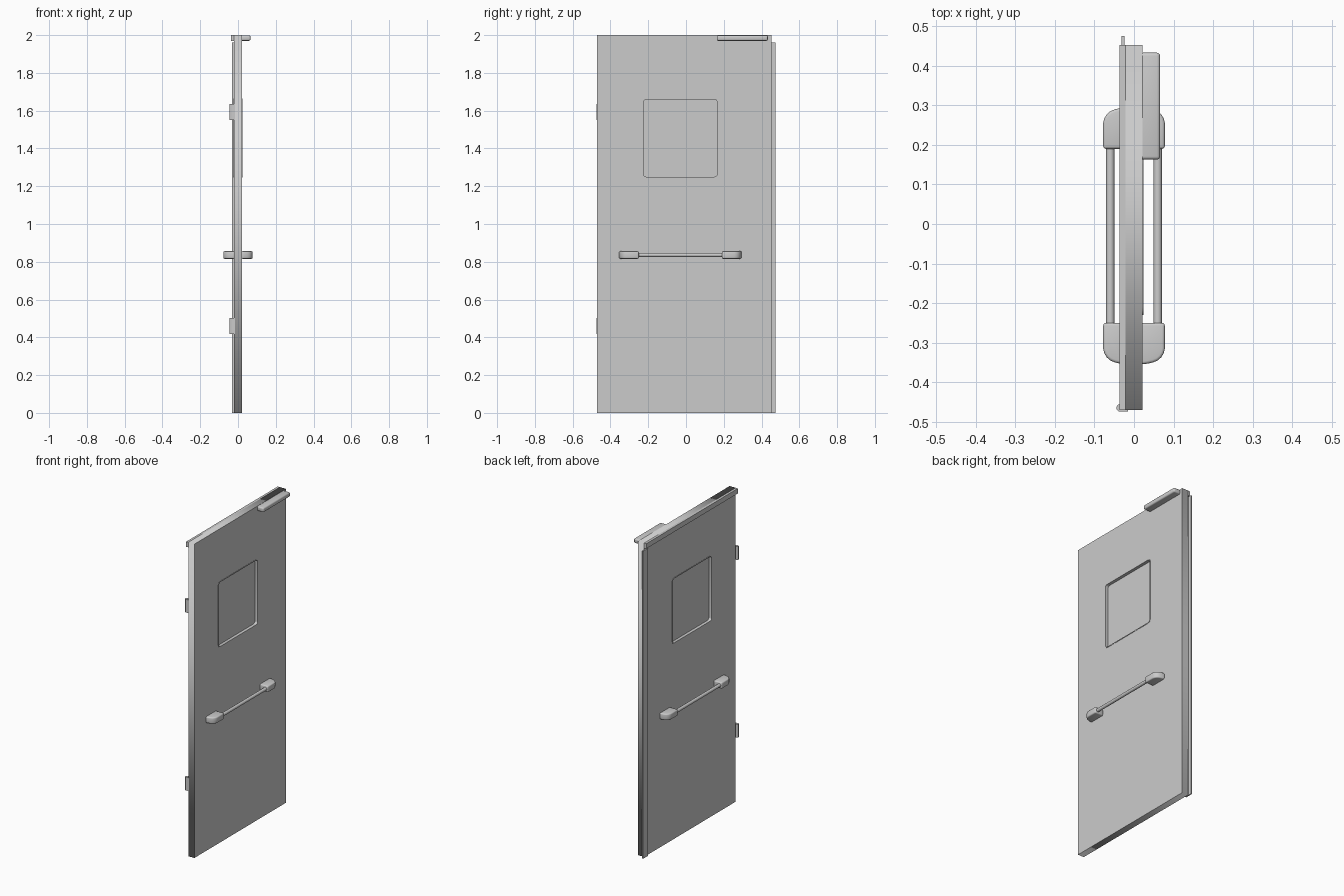
import bpy, bmesh, math
from mathutils import Vector

if "Cube" in bpy.data.objects:
    bpy.data.objects.remove(bpy.data.objects["Cube"])

HX = 0.0214          # half thickness of the leaf
HANDLE_Z = 0.836
HANDLE_Y = -0.03     # middle of the pull bars


def finish(name, bm, bevel=0, segs=3, smooth=False):
    bmesh.ops.recalc_face_normals(bm, faces=bm.faces)
    me = bpy.data.meshes.new(name)
    bm.to_mesh(me)
    bm.free()
    ob = bpy.data.objects.new(name, me)
    bpy.context.collection.objects.link(ob)
    if bevel:
        m = ob.modifiers.new("bevel", 'BEVEL')
        m.width, m.segments, m.limit_method = bevel, segs, 'ANGLE'
        m.angle_limit = math.radians(50)
    if smooth:
        for p in me.polygons:
            p.use_smooth = True
    return ob


def box(name, x, y, z, **kw):
    bm = bmesh.new()
    bmesh.ops.create_cube(bm, size=1)
    for v in bm.verts:
        v.co = Vector((a + (b - a) * (c + 0.5) for (a, b), c in zip((x, y, z), v.co)))
    return finish(name, bm, **kw)


def cylinder(name, centre, r, length, axis, sides=16):
    bm = bmesh.new()
    bmesh.ops.create_cone(bm, cap_ends=True, segments=sides, radius1=r, radius2=r, depth=length)
    ob = finish(name, bm)
    ob.location = centre
    if axis == 'Y':
        ob.rotation_euler.x = math.pi / 2
    bpy.context.view_layer.objects.active = ob
    ob.select_set(True)
    bpy.ops.object.shade_smooth_by_angle(angle=math.radians(40))
    ob.select_set(False)
    return ob


def rounded(y0, y1, z0, z1, r, n=4):
    pts = []
    for cy, cz, a0 in ((y1 - r, z1 - r, 0), (y0 + r, z1 - r, 90), (y0 + r, z0 + r, 180), (y1 - r, z0 + r, 270)):
        for i in range(n + 1):
            a = math.radians(a0 + 90 * i / n)
            pts.append((cy + r * math.cos(a), cz + r * math.sin(a)))
    return pts


def sheet(name, outlines, half):
    """Filled YZ outlines (the second one is a hole), thickened along x."""
    cu = bpy.data.curves.new(name, 'CURVE')
    cu.dimensions, cu.fill_mode, cu.extrude = '2D', 'BOTH', half
    for pts in outlines:
        sp = cu.splines.new('POLY')
        sp.points.add(len(pts) - 1)
        for p, (y, z) in zip(sp.points, pts):
            p.co = (y, z, 0, 1)
        sp.use_cyclic_u = True
    ob = bpy.data.objects.new(name, cu)
    ob.rotation_euler = (math.pi / 2, 0, math.pi / 2)
    bpy.context.collection.objects.link(ob)
    bpy.ops.object.select_all(action='DESELECT')
    bpy.context.view_layer.objects.active = ob
    ob.select_set(True)
    bpy.ops.object.convert(target='MESH')
    ob.select_set(False)


# Door leaf with window opening, rim and glass
window = (-0.225, 0.165, 1.25, 1.66)
sheet("door_leaf", [[(-0.47, 0), (0.452, 0), (0.452, 2), (-0.47, 2)], rounded(*window, 0.015)], HX)
sheet("window_rim", [rounded(-0.23, 0.17, 1.245, 1.665, 0.02), rounded(*window, 0.015)], HX + 0.002)
box("window_glass", (-0.004, 0.004), (-0.227, 0.167), (1.248, 1.662))

# Overlapping stops along the top and the closing edge
box("top_stop", (-0.0365, -HX), (-0.47, 0.452), (1.968, 2))
box("edge_stop", (-0.031, -HX), (0.425, 0.452), (0, 1.96))
box("edge_stop_lip", (-0.031, -0.024), (0.452, 0.475), (0, 1.96))

# Hinges
for i, z in enumerate((0.46, 1.593)):
    cylinder(f"hinge_pin_{i}", (-0.035, -0.465, z), 0.0095, 0.085, 'Z', 12)
    box(f"hinge_leaf_{i}", (-0.036, -0.015), (-0.4735, -0.469), (z - 0.042, z + 0.042))

# Pull bars with rounded end brackets on both faces
profile = [(0.018, 0.22), (0.078, 0.22), (0.078, 0.285), (0.075, 0.297), (0.069, 0.307),
           (0.06, 0.315), (0.048, 0.32), (0.034, 0.323), (0.018, 0.325)]
for sx in (-1, 1):
    cylinder(f"pull_bar_{sx}", (sx * 0.06, HANDLE_Y, HANDLE_Z), 0.0105, 0.48, 'Y')
    for sy in (-1, 1):
        bm = bmesh.new()
        f = bm.faces.new([bm.verts.new((sx * x, HANDLE_Y + sy * y, HANDLE_Z - 0.02)) for x, y in profile])
        ext = bmesh.ops.extrude_face_region(bm, geom=[f])
        bmesh.ops.translate(bm, vec=(0, 0, 0.04),
                            verts=[v for v in ext["geom"] if isinstance(v, bmesh.types.BMVert)])
        finish(f"pull_bracket_{sx}_{sy}", bm, bevel=0.007, smooth=True)

# Door closer
box("door_closer", (0.015, 0.066), (0.163, 0.433), (1.97, 1.999), bevel=0.008, smooth=True)
